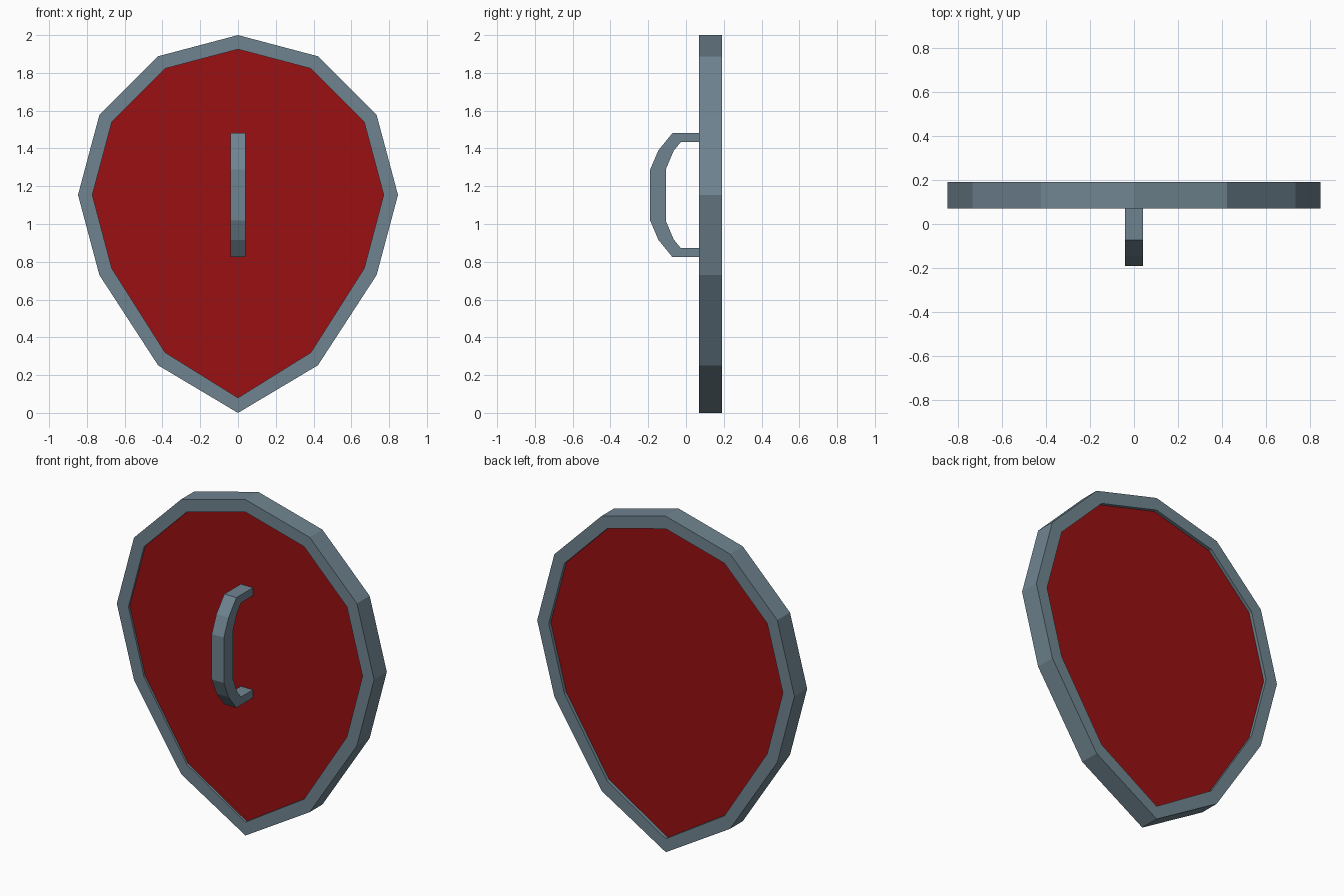
import bpy, bmesh, math

if "Cube" in bpy.data.objects:
    bpy.data.objects.remove(bpy.data.objects["Cube"])

def material(name, rgb):
    m = bpy.data.materials.new(name)
    m.diffuse_color = (*rgb, 1)
    m.use_nodes = True
    m.node_tree.nodes["Principled BSDF"].inputs["Base Color"].default_value = m.diffuse_color
    return m

steel = material("steel grey", (0.16, 0.23, 0.28))
red = material("deep red", (0.32, 0.005, 0.006))

def make_object(name, bm, mat):
    bmesh.ops.recalc_face_normals(bm, faces=bm.faces)
    me = bpy.data.meshes.new(name)
    bm.to_mesh(me)
    bm.free()
    me.materials.append(mat)
    ob = bpy.data.objects.new(name, me)
    bpy.context.collection.objects.link(ob)
    return ob

def outline(half):
    # mirror the right half (top to bottom) into a closed loop
    return half + [(-x, z) for x, z in half[-2:0:-1]]

outer = outline([(0, 2), (0.423, 1.888), (0.734, 1.577), (0.847, 1.154),
                 (0.734, 0.73), (0.423, 0.252), (0, 0.0)])
inner = outline([(0, 1.925), (0.386, 1.823), (0.668, 1.54), (0.771, 1.154),
                 (0.668, 0.765), (0.386, 0.32), (0, 0.08)])
FRONT, BACK = 0.07, 0.19

# rim: a square-section ring following the shield outline
bm = bmesh.new()
loops = [[bm.verts.new((x, y, z)) for x, z in pts]
         for pts, y in ((outer, FRONT), (outer, BACK), (inner, BACK), (inner, FRONT))]
n = len(outer)
for k in range(4):
    a, b = loops[k], loops[(k + 1) % 4]
    for i in range(n):
        j = (i + 1) % n
        bm.faces.new((a[i], a[j], b[j], b[i]))
make_object("rim", bm, steel)

def prism(name, front, back, mat):
    bm = bmesh.new()
    a = [bm.verts.new(p) for p in front]
    b = [bm.verts.new(p) for p in back]
    bm.faces.new(a)
    bm.faces.new(b[::-1])
    for i in range(len(a)):
        j = (i + 1) % len(a)
        bm.faces.new((a[i], a[j], b[j], b[i]))
    return make_object(name, bm, mat)

# panel: slab set slightly into the rim on both sides
prism("panel", [(x, FRONT + 0.013, z) for x, z in inner],
      [(x, BACK - 0.02, z) for x, z in inner], red)

# handle: bent grip profile, (y, height from the grip centre), mirrored in z
MID = 1.153
out_half = [(0.085, 0.328), (-0.072, 0.328), (-0.146, 0.237), (-0.19, 0.135)]
in_half = [(0.085, 0.28), (-0.028, 0.28), (-0.065, 0.235), (-0.106, 0.138)]
profile = (out_half + [(y, -h) for y, h in out_half[::-1]]
           + [(y, -h) for y, h in in_half] + in_half[::-1])
prism("handle", [(-0.04, y, MID + h) for y, h in profile],
      [(0.04, y, MID + h) for y, h in profile], steel)
